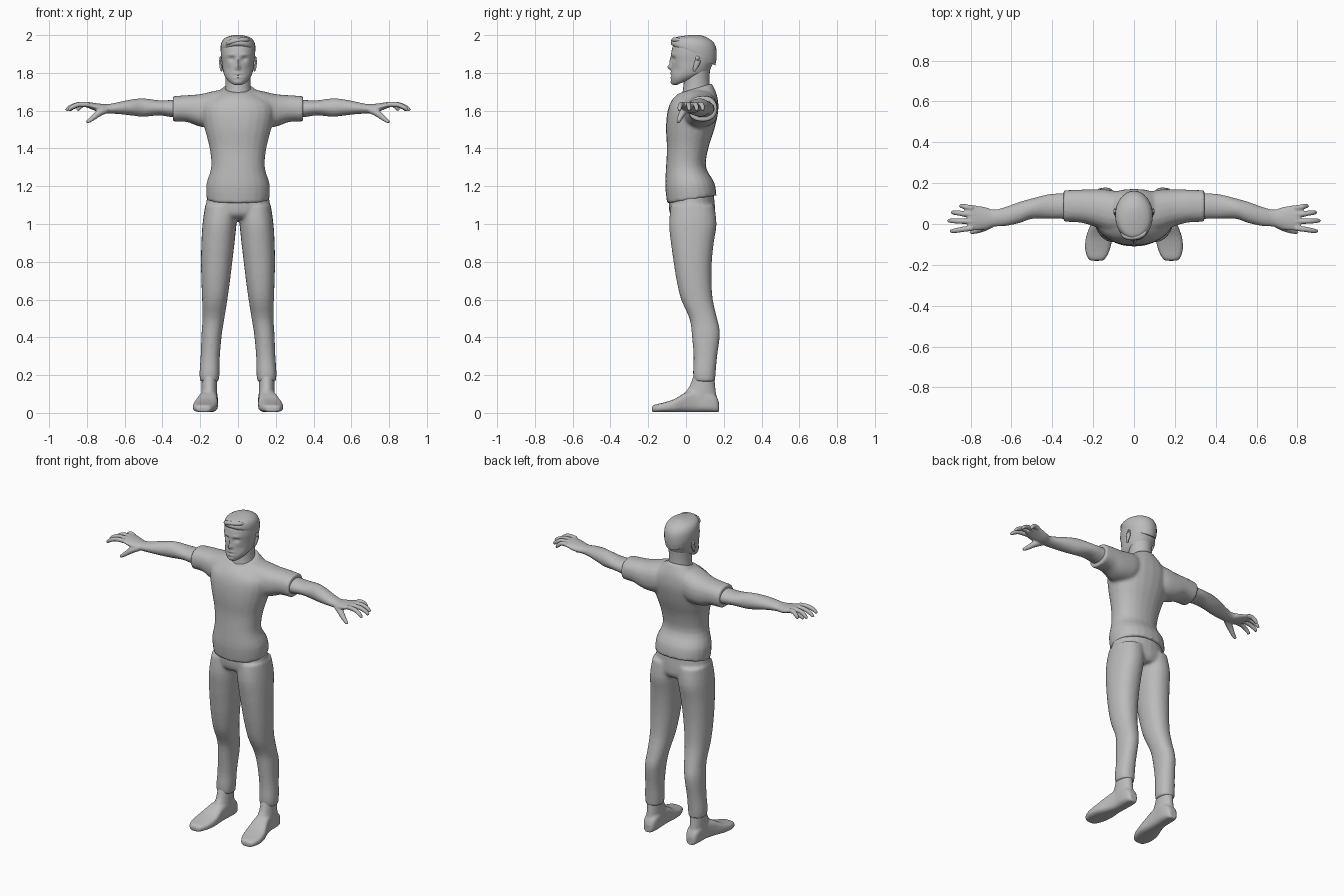
import bpy, bmesh, math
from mathutils import Vector

grey = bpy.data.materials.new("plain grey")
grey.diffuse_color = (0.5, 0.5, 0.5, 1)


def refine(rows, k):
    """Catmull-Rom interpolation of a table of section values."""
    out = []
    for i in range(len(rows) - 1):
        p = [rows[max(0, min(len(rows) - 1, i + d))] for d in (-1, 0, 1, 2)]
        for s in range(k):
            t = s / k
            out.append([0.5 * (2*b + (c-a)*t + (2*a-5*b+4*c-d)*t*t + (3*b-a-3*c+d)*t**3)
                        for a, b, c, d in zip(*p)])
    return out + [list(rows[-1])]


def loft(bm, sections, sides=24, e=2.0):
    """Skin closed superellipse sections given as (centre, u, v)."""
    rings = []
    for c, u, v in sections:
        ring = []
        for i in range(sides):
            a = 2 * math.pi * i / sides
            ca, sa = math.cos(a), math.sin(a)
            p = Vector(c) + Vector(u) * math.copysign(abs(ca) ** (2/e), ca) \
                + Vector(v) * math.copysign(abs(sa) ** (2/e), sa)
            ring.append(bm.verts.new(p))
        rings.append(ring)
    for r, q in zip(rings, rings[1:]):
        for i in range(sides):
            j = (i + 1) % sides
            bm.faces.new((r[i], r[j], q[j], q[i]))
    bm.faces.new(rings[0][::-1])
    bm.faces.new(rings[-1])


def upright(bm, rows, k=3, sides=24, e=2.0):
    """Rows: z front, z back, y front, y back, x centre, x radius."""
    loft(bm, [((x, (f+b)/2, (zf+zb)/2), (r, 0, 0), (0, (b-f)/2, (zb-zf)/2))
              for zf, zb, f, b, x, r in refine(rows, k)], sides, e)


def sideways(bm, rows, k=3, sides=20, e=2.0):
    """Rows along x: x, y low, y high, z low, z high."""
    loft(bm, [((x, (a+b)/2, (c+d)/2), (0, (b-a)/2, 0), (0, 0, (d-c)/2))
              for x, a, b, c, d in refine(rows, k)], sides, e)


def tube(bm, rows, sides=10):
    """Rows: x, y, z, radius along a path."""
    rows = refine(rows, 3)
    secs = []
    for i, (x, y, z, r) in enumerate(rows):
        d = Vector(rows[min(i+1, len(rows)-1)][:3]) - Vector(rows[max(i-1, 0)][:3])
        u = d.cross(Vector((0, 0, 1))).normalized()
        secs.append(((x, y, z), u * r, u.cross(d).normalized() * r))
    loft(bm, secs, sides)


def finish(name, bm, mirror=False, voxel=0, smooth=4, angle=50):
    bmesh.ops.recalc_face_normals(bm, faces=bm.faces)
    me = bpy.data.meshes.new(name)
    bm.to_mesh(me)
    bm.free()
    me.materials.append(grey)
    ob = bpy.data.objects.new(name, me)
    bpy.context.collection.objects.link(ob)
    bpy.context.view_layer.objects.active = ob
    ob.select_set(True)
    bpy.ops.object.shade_smooth_by_angle(angle=math.radians(angle))
    ob.select_set(False)
    if mirror:
        ob.modifiers.new("mirror", 'MIRROR').use_mirror_merge = False
    if voxel:
        m = ob.modifiers.new("blend", 'REMESH')
        m.mode, m.voxel_size, m.use_smooth_shade = 'VOXEL', voxel, True
        s = ob.modifiers.new("soften", 'SMOOTH')
        s.factor, s.iterations = 0.5, smooth
    return ob


# Shirt: trunk and both sleeves blended together
bm = bmesh.new()
upright(bm, [(1.108, 1.152, -.10, .162, 0, .166), (1.2, 1.22, -.11, .150, 0, .168),
             (1.3, 1.3, -.106, .106, 0, .142), (1.4, 1.4, -.101, .118, 0, .15),
             (1.5, 1.5, -.106, .15, 0, .175), (1.58, 1.59, -.101, .17, 0, .193),
             (1.63, 1.65, -.088, .17, 0, .185), (1.665, 1.695, -.068, .16, 0, .135),
             (1.69, 1.745, -.042, .137, 0, .078)], e=2.2)
for s in (1, -1):
    sideways(bm, [(s*.06, -.04, .15, 1.54, 1.715), (s*.12, -.04, .168, 1.51, 1.706),
                  (s*.2, -.01, .17, 1.515, 1.688), (s*.27, .008, .168, 1.54, 1.682),
                  (s*.345, .01, .165, 1.542, 1.677)], e=2.3)
finish("shirt", bm, voxel=.009, smooth=5)

# Trousers: seat and two legs blended together
bm = bmesh.new()
upright(bm, [(1.03, 1.01, -.06, .13, 0, .12), (1.06, 1.05, -.088, .155, 0, .172),
             (1.15, 1.18, -.092, .145, 0, .16)])
for s in (1, -1):
    upright(bm, [(z, z, f, b, s*(i+o)/2, (o-i)/2) for z, f, b, i, o in [
        (1.1, -.08, .15, .0, .174), (1.0, -.09, .162, .008, .188), (.9, -.08, .147, .018, .194),
        (.8, -.066, .137, .03, .196), (.7, -.05, .135, .042, .194), (.6, -.026, .142, .056, .19),
        (.5, .018, .165, .072, .188), (.42, .03, .18, .085, .193), (.3, .04, .165, .096, .198),
        (.21, .037, .157, .098, .204), (.165, .042, .154, .102, .2)]], e=2.2)
finish("trousers", bm, voxel=.009, smooth=5)

# Shoes: sole-to-toe loft plus ankle
bm = bmesh.new()
loft(bm, [((x, y, h/2 + .004), (r, 0, 0), (0, 0, h/2)) for y, x, r, h in refine([
    (-.18, .182, .028, .03), (-.165, .182, .045, .04), (-.12, .178, .062, .05),
    (-.06, .170, .064, .07), (0, .160, .052, .105), (.06, .152, .044, .12),
    (.12, .150, .044, .11), (.16, .150, .036, .085), (.175, .150, .022, .05)], 3)], e=3.2)
upright(bm, [(.03, .03, -.01, .168, .152, .042), (.09, .07, -.015, .165, .152, .043),
             (.14, .12, .018, .157, .152, .041), (.2, .2, .04, .15, .152, .04)])
finish("shoes", bm, mirror=True, voxel=.007, smooth=3)

# Arms with palms, fingers and thumbs
bm = bmesh.new()
sideways(bm, [(.28, .025, .152, 1.555, 1.66), (.36, .025, .15, 1.567, 1.656),
              (.42, .027, .145, 1.575, 1.655), (.5, .025, .125, 1.568, 1.665),
              (.56, .005, .108, 1.574, 1.66), (.63, -.01, .083, 1.582, 1.646),
              (.685, -.013, .07, 1.585, 1.635), (.73, -.028, .083, 1.59, 1.637),
              (.79, -.032, .092, 1.613, 1.645), (.815, -.025, .085, 1.622, 1.642)])
for y0, y1, x1 in [(.078, .088, .85), (.046, .056, .892), (.012, .016, .91), (-.02, -.034, .898)]:
    tube(bm, [(.79, y0, 1.632, .014), (.79 + (x1-.79)*.5, (y0+y1)/2, 1.632, .0135),
              (.79 + (x1-.79)*.85, y1, 1.616, .012), (x1, y1, 1.6, .008)])
tube(bm, [(.70, .0, 1.605, .02), (.735, -.018, 1.588, .019),
          (.77, -.033, 1.56, .014), (.80, -.042, 1.538, .009)])
finish("arms", bm, mirror=True, voxel=.005, smooth=3)

# Neck
bm = bmesh.new()
upright(bm, [(1.66, 1.70, -.03, .128, 0, .072), (1.71, 1.77, -.016, .124, 0, .066),
             (1.78, 1.84, -.01, .13, 0, .068)])
finish("neck", bm)

# Head with sculpted face
bm = bmesh.new()
upright(bm, [(1.735, 1.775, -.05, .04, 0, .025), (1.738, 1.79, -.070, .085, 0, .05),
             (1.765, 1.81, -.079, .122, 0, .071), (1.80, 1.84, -.077, .138, 0, .081),
             (1.85, 1.87, -.075, .153, 0, .086), (1.9, 1.9, -.078, .158, 0, .09),
             (1.94, 1.94, -.07, .153, 0, .088), (1.97, 1.97, -.053, .136, 0, .076),
             (1.99, 1.99, -.02, .105, 0, .052), (1.997, 1.997, .02, .075, 0, .02)],
        k=6, sides=64, e=2.15)
# bumps: x, z, width, height, push forward (nose, brow, eyes, lips, chin)
bumps = [(0, 1.83, .012, .014, .022), (0, 1.86, .008, .022, .012), (.034, 1.896, .022, .007, .006),
         (.033, 1.874, .015, .011, -.013), (0, 1.797, .022, .006, .007), (0, 1.785, .02, .004, -.003),
         (0, 1.776, .018, .005, .005), (0, 1.75, .02, .01, .005), (.055, 1.82, .018, .02, -.005)]
for v in bm.verts:
    if v.co.y < 0.01:
        x, z = abs(v.co.x), v.co.z
        v.co.y -= sum(d * math.exp(-((x-a)/w)**2 - ((z-c)/h)**2) for a, c, w, h, d in bumps)
finish("head", bm, angle=60)

# Hair: thin cap with a raised front lock
bm = bmesh.new()
upright(bm, [(1.945, 1.84, -.073, .155, 0, .086), (1.957, 1.88, -.08, .162, 0, .092),
             (1.975, 1.93, -.072, .160, 0, .09), (1.988, 1.965, -.056, .143, 0, .078),
             (1.995, 1.988, -.02, .11, 0, .054), (2.0, 2.0, .02, .075, 0, .02)], k=4, sides=32)
finish("hair", bm)
bm = bmesh.new()
tube(bm, [(-.062, -.03, 1.945, .008), (-.045, -.058, 1.962, .013), (0, -.066, 1.972, .013),
          (.045, -.05, 1.976, .012), (.062, -.02, 1.97, .006)])
finish("front_lock", bm)

# Ears
bm = bmesh.new()
tube(bm, [(.084, .042, 1.81, .007), (.09, .05, 1.83, .012), (.093, .06, 1.855, .015),
          (.094, .063, 1.872, .013), (.09, .055, 1.885, .007)])
for v in bm.verts:
    v.co.x = .09 + (v.co.x - .09) * .6
finish("ears", bm, mirror=True)
